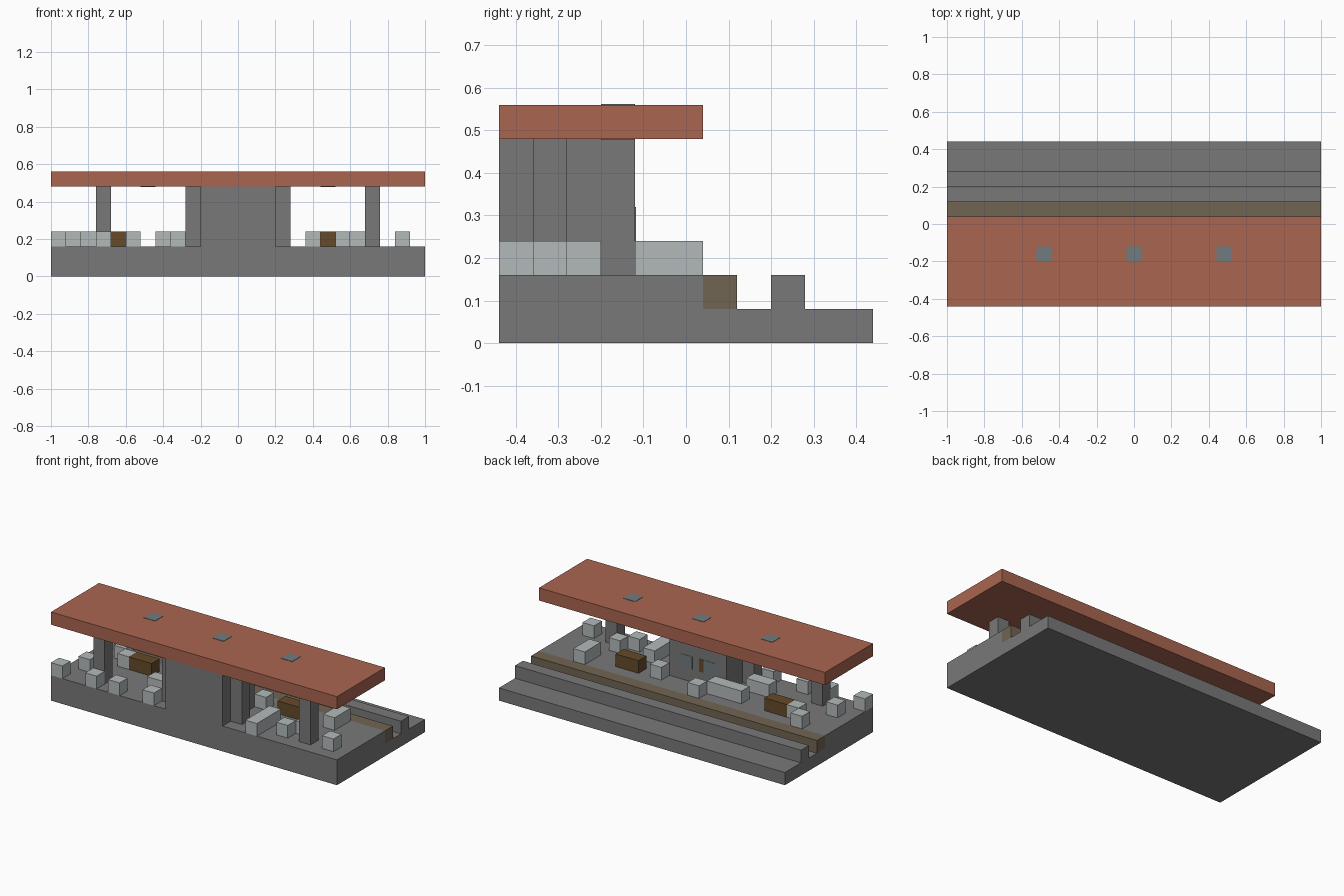
import bpy
import bmesh
from mathutils import Matrix, Vector

cube = bpy.data.objects.get("Cube")
if cube:
    bpy.data.objects.remove(cube, do_unlink=True)

U = 0.08             # block size
X0, Y0 = -1.0, -0.44  # front corner of the block grid


def material(name, rgb):
    m = bpy.data.materials.new(name)
    m.use_nodes = True
    m.diffuse_color = (*rgb, 1)
    m.node_tree.nodes["Principled BSDF"].inputs["Base Color"].default_value = (*rgb, 1)
    return m


stone = material("grey stone", (0.19, 0.19, 0.19))
roof_red = material("terracotta", (0.40, 0.13, 0.08))
pale = material("pale grey", (0.45, 0.49, 0.49))
wood = material("dark wood", (0.13, 0.07, 0.023))
edge = material("dull ochre", (0.165, 0.13, 0.087))
glass = material("blue grey glass", (0.16, 0.20, 0.215))


def box(name, lo, hi, mat):
    """Axis-aligned box between two corners."""
    lo, hi = Vector(lo), Vector(hi)
    bm = bmesh.new()
    bmesh.ops.create_cube(bm, size=1, matrix=Matrix.Translation((lo + hi) / 2)
                          @ Matrix.Diagonal((*(hi - lo), 1)))
    mesh = bpy.data.meshes.new(name)
    bm.to_mesh(mesh)
    bm.free()
    mesh.materials.append(mat)
    ob = bpy.data.objects.new(name, mesh)
    bpy.context.collection.objects.link(ob)
    return ob


def blocks(name, cell, size, mat):
    """Box placed and sized in whole grid blocks."""
    lo = Vector((X0 + cell[0] * U, Y0 + cell[1] * U, cell[2] * U))
    return box(name, lo, lo + Vector(size) * U, mat)


# Ground slab, raised platform, platform edge and rail
blocks("track_bed", (0, 0, 0), (25, 11, 1), stone)
blocks("platform", (0, 0, 1), (25, 6, 1), stone)
blocks("platform_edge", (0, 6, 1), (25, 1, 1), edge)
blocks("rail", (0, 8, 1), (25, 1, 1), stone)

# Central booth, pillars and canopy
blocks("booth", (10, 0, 2), (5, 4, 4), stone)
for i in (3, 9, 15, 21):
    blocks("pillar", (i, 1, 2), (1, 1, 4), stone)
blocks("canopy", (0, 0, 6), (25, 6, 1), roof_red)

# Lamps showing on both faces of the canopy
for x in (-0.48, 0, 0.48):
    for z in (0.48, 0.56):
        box("canopy_lamp", (x - U / 2, -0.20, z - 0.002), (x + U / 2, -0.12, z + 0.002), glass)

# Booth windows and the wooden post between them
for x in (-0.08, 0.08):
    box("booth_window", (x - U / 2, -0.122, 0.24), (x + U / 2, -0.118, 0.32), glass)
box("window_post", (-0.04, -0.122, 0.24), (-0.01, -0.118, 0.32), wood)

# Benches
for i in (4, 17):
    blocks("bench", (i, 4, 2), (2, 1, 1), wood)

# Single luggage blocks on the platform
for i, j in ((0, 0), (3, 0), (5, 0), (8, 0), (1, 2), (3, 4), (2, 5), (11, 5),
             (15, 4), (19, 1), (20, 2), (23, 1)):
    blocks("luggage", (i, j, 2), (1, 1, 1), pale)

# Longer luggage rows
for i, j, w, d in ((7, 2, 2, 1), (8, 4, 3, 1), (17, 0, 1, 3), (21, 4, 1, 2)):
    blocks("luggage_row", (i, j, 2), (w, d, 1), pale)
